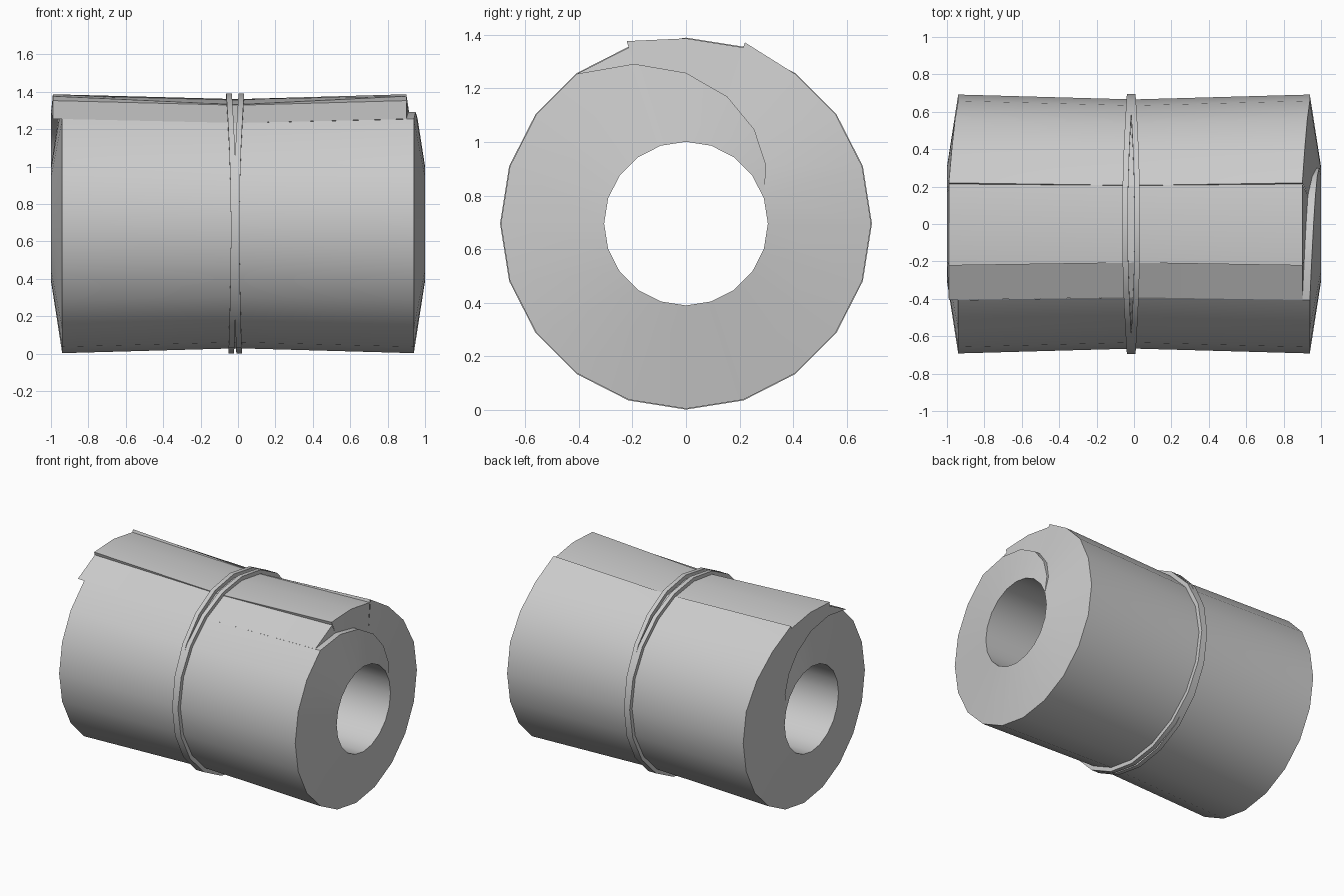
import bpy, bmesh, math

cube = bpy.data.objects.get("Cube")
if cube:
    bpy.data.objects.remove(cube)

SIDES = 20
CENTRE_Z = 0.695
HOLE, RIM, WAIST = 0.306, 0.692, 0.666
SEAM_START, SEAM_END = 1, 7      # sectors crossed by the visible spiral seam
LIPS = {4: 0.02, 6: 0.025}       # sectors whose far edge overlaps the next one

grey = bpy.data.materials.new("plain grey")
grey.use_nodes = True
grey.diffuse_color = (0.6, 0.6, 0.6, 1)
grey.node_tree.nodes["Principled BSDF"].inputs["Base Color"].default_value = (0.6, 0.6, 0.6, 1)


def place(x, r, step):
    a = math.tau * step / SIDES
    return (x, r * math.cos(a), CENTRE_Z + r * math.sin(a))


def finish(bm, name):
    bmesh.ops.remove_doubles(bm, verts=bm.verts, dist=0.0005)
    bmesh.ops.dissolve_degenerate(bm, edges=bm.edges, dist=0.0005)
    mesh = bpy.data.meshes.new(name)
    bm.to_mesh(mesh)
    bm.free()
    mesh.materials.append(grey)
    obj = bpy.data.objects.new(name, mesh)
    bpy.context.collection.objects.link(obj)
    bpy.ops.object.select_all(action='DESELECT')
    obj.select_set(True)
    bpy.context.view_layer.objects.active = obj
    bpy.ops.object.shade_smooth_by_angle(angle=math.radians(30))


def skin(bm, start, end):
    """Join two closed profiles with quads."""
    for i in range(len(start)):
        j = (i + 1) % len(start)
        corners = (start[i], end[i], end[j], start[j])
        bm.faces.new([bm.verts.new(p) for p in corners])


def end_x(r):
    return 1.0 - 0.06 * (r - HOLE) / (RIM - HOLE)


def roll_profile(step, in_seam, lip=0.0):
    """Section through the roll, with the outer wrap slid along the axis."""
    k = step - SEAM_START
    seam, left, right = RIM, 0.0, 0.0
    if in_seam:
        seam = HOLE + (RIM - HOLE) * k / (SEAM_END - SEAM_START)
        left = 0.05 * min(1, k / 3)
        right = 0.04 * min(1, k / 3)
    points = [(-1, HOLE), (-end_x(seam), seam),
              (-min(1, end_x(seam) + left), seam),
              (-min(1, end_x(RIM) + left), RIM + lip),
              (0, WAIST + lip * 0.15),
              (end_x(RIM) - right, RIM + lip),
              (end_x(seam) - right, seam),
              (end_x(seam), seam), (1, HOLE)]
    return [place(x, r, step) for x, r in points]


# Rolled mat
bm = bmesh.new()
for s in range(SIDES):
    in_seam = SEAM_START <= s < SEAM_END
    lip = LIPS.get(s - 0 + 1, 0.0) if in_seam else 0.0
    start = roll_profile(s, in_seam)
    end = roll_profile(s + 1, in_seam, lip)
    skin(bm, start, end)
    if lip:
        base = roll_profile(s + 1, in_seam)
        for i in (3, 4):
            corners = (base[i], base[i + 1], end[i + 1], end[i])
            bm.faces.new([bm.verts.new(p) for p in corners])
finish(bm, "rolled_mat")


# Two tie bands that spread apart at the top and bottom
def band_profile(step, side):
    up = math.sin(math.tau * step / SIDES)
    spread = (0.025 if up > 0 else 0.013) * up * up
    x = -0.015 + side * (0.008 + spread)
    return [place(x + dx, r, step) for dx, r in
            ((-0.015, 0.65), (-0.015, 0.695), (0.015, 0.695), (0.015, 0.65))]


for name, side in (("right_tie_band", -1), ("left_tie_band", 1)):
    bm = bmesh.new()
    for s in range(SIDES):
        skin(bm, band_profile(s, side), band_profile(s + 1, side))
    finish(bm, name)
